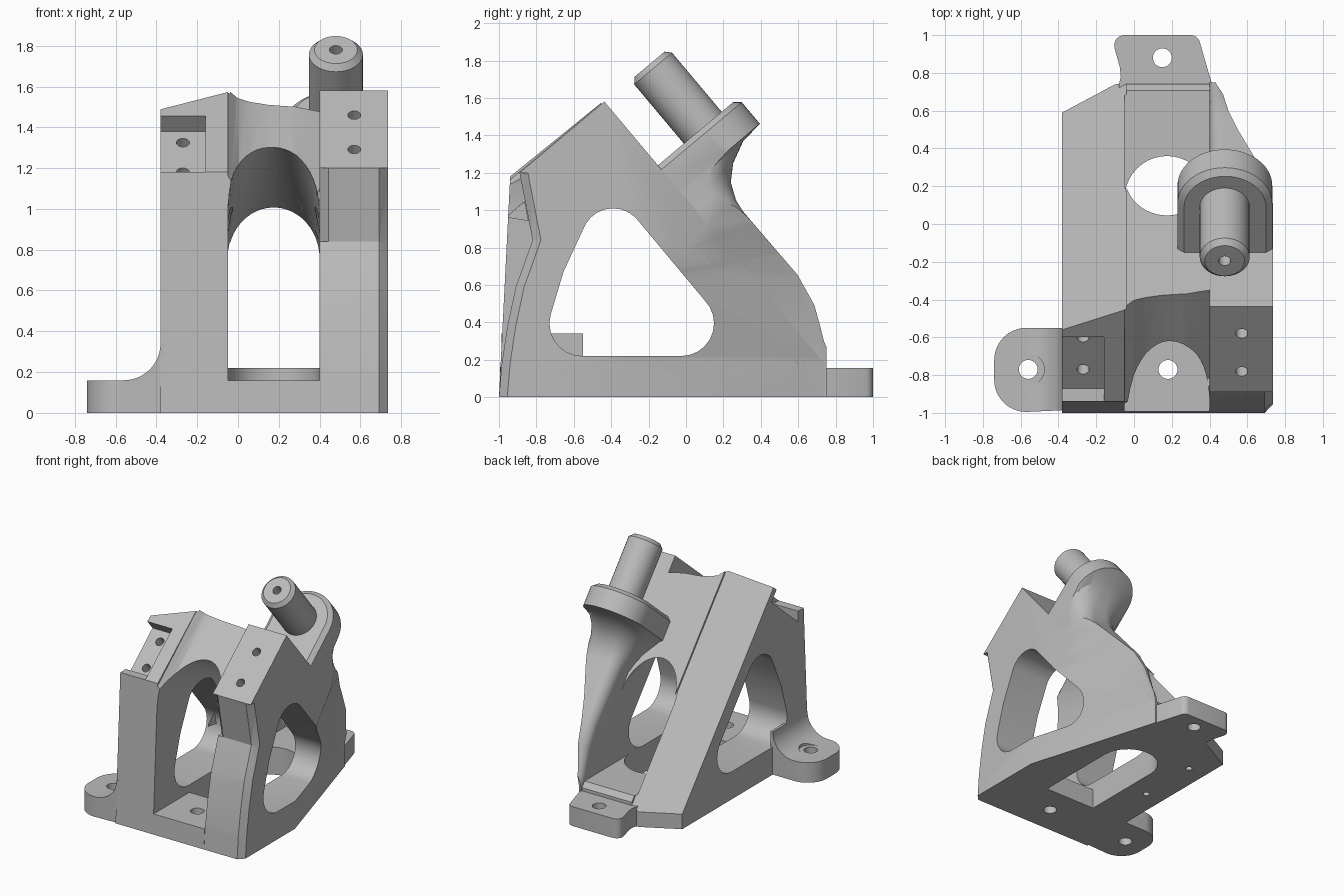
import bpy, bmesh, math
from mathutils import Vector, geometry

cube = bpy.data.objects.get("Cube")
if cube:
    bpy.data.objects.remove(cube, do_unlink=True)

grey = bpy.data.materials.new("cast grey")
grey.use_nodes = True
colour = (0.5, 0.5, 0.5, 1)
grey.diffuse_color = colour
grey.node_tree.nodes["Principled BSDF"].inputs["Base Color"].default_value = colour

SLOPE = math.radians(40)
ALONG = Vector((0, math.cos(SLOPE), math.sin(SLOPE)))    # up the sloped pads
NORMAL = Vector((0, -math.sin(SLOPE), math.cos(SLOPE)))  # out of the pads, along the pin


def loft(name, sections):
    """Closed solid through matching cross-sections."""
    bm = bmesh.new()
    rings = [[bm.verts.new(p) for p in s] for s in sections]
    n = len(rings[0])
    for a, b in zip(rings, rings[1:]):
        for i in range(n):
            j = (i + 1) % n
            bm.faces.new((a[i], a[j], b[j], b[i]))
    caps = [bm.faces.new(rings[0]), bm.faces.new(rings[-1])]
    if len(sections) > 2:
        bmesh.ops.triangulate(bm, faces=[f for f in bm.faces if f not in caps])
    bmesh.ops.recalc_face_normals(bm, faces=bm.faces)
    mesh = bpy.data.meshes.new(name)
    bm.to_mesh(mesh)
    bm.free()
    mesh.materials.append(grey)
    ob = bpy.data.objects.new(name, mesh)
    bpy.context.collection.objects.link(ob)
    return ob


def side_prism(name, yz, x0, x1):
    return loft(name, [[(x, y, z) for y, z in yz] for x in (x0, x1)])


def plan_prism(name, xy, z0, z1):
    return loft(name, [[(x, y, z) for x, y in xy] for z in (z0, z1)])


def arc(cx, cy, r, a0, a1, n=12):
    return [(cx + r * math.cos(math.radians(a0 + (a1 - a0) * i / n)),
             cy + r * math.sin(math.radians(a0 + (a1 - a0) * i / n))) for i in range(n + 1)]


def rod(name, start, axis, rings, n=48):
    """Round bar: rings are (distance along axis, radius)."""
    start, axis = Vector(start), Vector(axis).normalized()
    side = Vector((1, 0, 0))
    up = axis.cross(side)
    turn = [2 * math.pi * i / n for i in range(n)]
    return loft(name, [[start + axis * d + (side * math.cos(t) + up * math.sin(t)) * r
                        for t in turn] for d, r in rings])


def combine(ob, tool, operation="DIFFERENCE", keep=False):
    mod = ob.modifiers.new("cut", "BOOLEAN")
    mod.operation, mod.object, mod.solver = operation, tool, "EXACT"
    bpy.context.view_layer.objects.active = ob
    bpy.ops.object.modifier_apply(modifier=mod.name)
    if not keep:
        bpy.data.objects.remove(tool, do_unlink=True)


LEFT, IN_L, IN_R, RIGHT = -0.38, -0.05, 0.40, 0.735

# Main wedge-shaped body
body = side_prism("body", [(-1, 0), (-0.94, 1.18), (-0.44, 1.585), (0.74, 0.18), (0.74, 0)],
                  LEFT, RIGHT)

# Boss and the rib that runs from it down the rear leg
BOSS = Vector((0, -0.15, 1.24))
rib_rows = [  # distance down the axis, inner x, outer x, depth, corner radius
    (0, 0.265, 0.70, 0.525, 0.215), (0.03, 0.23, 0.733, 0.56, 0.25),
    (0.18, 0.23, 0.733, 0.56, 0.25), (0.195, 0.25, 0.733, 0.43, 0.23),
    (0.25, 0.29, 0.733, 0.315, 0.19), (0.32, 0.34, 0.733, 0.24, 0.15),
    (0.41, 0.38, 0.733, 0.2, 0.12), (0.48, 0.40, 0.733, 0.19, 0.1),
    (0.93, 0.40, 0.733, 0.195, 0.08), (1.11, 0.40, 0.733, 0.16, 0.07),
    (1.29, 0.40, 0.733, 0.08, 0.06), (1.7, 0.40, 0.733, -0.02, 0.05)]
sections = []
for w, x0, x1, u, r in rib_rows:
    outline = ([(x0, -0.12)] + arc(x0 + r, u - r, r, 180, 90)
               + arc(x1 - r - 0.001, u - r, r, 90, 0) + [(x1, -0.12)])
    sections.append([BOSS + Vector((x, 0, 0)) + ALONG * v - NORMAL * w for x, v in outline])
boss_rib = loft("boss_rib", sections)

# Cutters shared by body and rib
cutters = []
levels = [(-0.1, -0.35, 0.42, 0.74), (0.2, -0.35, 0.42, 0.74), (0.65, -0.12, 0.50, 0.60),
          (0.77, -0.03, 0.55, 0.50), (0.93, 0.1, 0.63, 0.37), (1.2, 0.2, 0.75, 0.30)]
cutters.append(loft("flank_cutter", [
    [(0.74, yt, z), (xr, yb, z), (xr, 1.4, z), (1.3, 1.4, z), (1.3, yt, z)]
    for z, yt, xr, yb in levels]))
cutters.append(plan_prism("rear_cutter", [(-0.5, 0.526), (-0.08, 0.75), (1, 0.75), (1, 1.5),
                                          (-0.5, 1.5)], -0.3, 2))
cutters.append(plan_prism("ground_cutter", [(-2, -2), (2, -2), (2, 2), (-2, 2)], -1, 0))

# Arched tunnel between the walls
tunnel = []
mid, half = (IN_L + IN_R) / 2, (IN_R - IN_L) / 2
for y, floor, spring, top in [(-1.2, 0.16, 1.0, 1.55), (-0.58, 0.16, 0.9, 1.285),
                              (-0.5, 0.16, 0.89, 1.245), (-0.48, 0.22, 0.89, 1.235),
                              (0, 0.22, 0.83, 1.02), (0.95, 0.22, 0.55, 0.75)]:
    arch = [(IN_R, floor)] + [(mid + half * c, spring + (top - spring) * s)
                              for c, s in arc(0, 0, 1, 0, 180, 24)] + [(IN_L, floor)]
    tunnel.append([(x, y, z) for x, z in arch])
cutters.append(loft("tunnel_cutter", tunnel))

# Rounded triangular window through both side walls
circles = [p for cy, cz, r in [(-0.555, 0.395, 0.175), (-0.025, 0.395, 0.175), (-0.39, 0.84, 0.17)]
           for p in arc(cy, cz, r, 0, 345, 23)] + [(-0.655, 0.67)]
window = [circles[i] for i in geometry.convex_hull_2d([Vector(p) for p in circles])]
cutters.append(side_prism("window_cutter", window, -1, 1))

# Opening in the floor
cutters.append(plan_prism("floor_cutter", [(IN_L, -0.54), (IN_R, -0.54)]
                          + arc(mid, 0.36 - half, half, 0, 180, 20), -0.2, 0.3))
for tool in cutters:
    combine(body, tool, keep=True)
    combine(boss_rib, tool)

# Angled rear face of the left wall
down = Vector((0, -1, 1.19)) * 1.9
start = [Vector(p) for p in [(-0.5, 0.526, 0.12), (-0.04, 0.771, 0.12), (-0.04, 1.5, 0.12),
                             (-0.5, 1.5, 0.12)]]
combine(body, loft("left_rear_cutter", [start, [p + down for p in start]]))

# Recessed bridge face between the pads
recess = []
for x, d in [(IN_L, 0.0), (0.0, 0.07), (0.06, 0.1), (0.15, 0.125), (0.28, 0.14), (IN_R, 0.18)]:
    base = 1.64 - d
    recess.append([(x, -1.3, base - 0.78), (x, -0.1, base + 0.227), (x, -0.1, 2.1),
                   (x, -1.3, 2.1)])
combine(body, loft("bridge_cutter", recess))

# Curved front of the right leg, with chamfered edges
front = [(-1, 0), (-0.985, 0.18), (-0.955, 0.38), (-0.91, 0.59), (-0.82, 0.84),
         (-0.89, 1.2), (-0.42, 1.594)]
combine(body, side_prism("leg_cutter", [(-1.2, 0)] + front + [(-0.42, 2), (-1.2, 2)], IN_R, 0.9))
c = 0.045
combine(body, loft("outer_chamfer_cutter", [
    [(RIGHT - c, y - 0.002, z), (RIGHT + 0.01, y + c + 0.01, z), (RIGHT + 0.01, y - 0.002, z)]
    for y, z in front[:-1]]))
combine(body, loft("inner_chamfer_cutter", [
    [(IN_R + c, y - 0.002, z), (IN_R - 0.01, y + c + 0.01, z), (IN_R - 0.01, y - 0.002, z)]
    for y, z in front[4:6]]))

# Pocket in the left pad
combine(body, side_prism("pocket_cutter", [(-0.87, 1.095), (-0.535, 1.38), (-0.72, 1.6),
                                           (-1.1, 1.6), (-1.1, 1.18), (-0.87, 1.18)], -0.5, -0.16))

# Screw holes in pads and underside, bolt hole in the front floor
for p in [(0.57, -0.58, 1.46), (0.57, -0.78, 1.29), (-0.27, -0.60, 1.325), (-0.27, -0.77, 1.18)]:
    combine(body, rod("screw_cutter", p, NORMAL, [(-0.14, 0.032), (0.08, 0.032)], 24))
for y in (-0.12, 0.38):
    combine(body, rod("dowel_cutter", (-0.22, y, -0.1), (0, 0, 1), [(0, 0.025), (0.2, 0.025)], 24))


def bolt_hole(ob, x, y):
    combine(ob, rod("bolt_cutter", (x, y, -0.1), (0, 0, 1), [(0, 0.05), (0.35, 0.05)], 32))


bolt_hole(body, 0.18, -0.77)

# Side foot, blended into the left wall
xz = ([(-0.8, 0), (-0.3, 0), (-0.3, 0.34)] + arc(-0.56, 0.34, 0.18, 0, -90) + [(-0.8, 0.16)])
side_foot = loft("side_foot", [[(x, y, z) for x, z in xz] for y in (-1.1, -0.4)])
shape = ([(-0.36, -0.985), (-0.36, -0.55)] + arc(-0.57, -0.72, 0.17, 90, 180)
         + arc(-0.57, -0.825, 0.17, 180, 270))
combine(side_foot, plan_prism("foot_shape", shape, -0.1, 0.5), "INTERSECT")
combine(side_foot, rod("spotface_cutter", (-0.56, -0.77, 0.16), (0, 0, 1),
                       [(0, 0.085), (0.3, 0.085)], 32))
bolt_hole(side_foot, -0.56, -0.77)

# Rear foot
shape = ([(0.41, 0.6), (0.41, 0.75)] + arc(0.3, 0.95, 0.05, 15, 90, 6)
         + arc(-0.05, 0.945, 0.055, 90, 190, 6) + [(-0.075, 0.83), (-0.07, 0.78), (-0.08, 0.74),
                                                   (-0.08, 0.6)])
rear_foot = plan_prism("rear_foot", shape, 0, 0.155)
bolt_hole(rear_foot, 0.15, 0.88)

# Pin standing on the boss
tip = Vector((0.48, -0.195, 1.78))
pin = rod("pin", tip, -NORMAL, [(0, 0.105), (0.03, 0.132), (0.5, 0.132)])
combine(pin, rod("pin_hole_cutter", tip, -NORMAL, [(-0.05, 0.032), (0.15, 0.032)], 24))

# Smooth curved areas, keep edges crisp
bpy.ops.object.select_all(action="DESELECT")
for ob in (body, boss_rib, side_foot, rear_foot, pin):
    ob.select_set(True)
bpy.context.view_layer.objects.active = body
bpy.ops.object.shade_smooth_by_angle(angle=math.radians(28))
